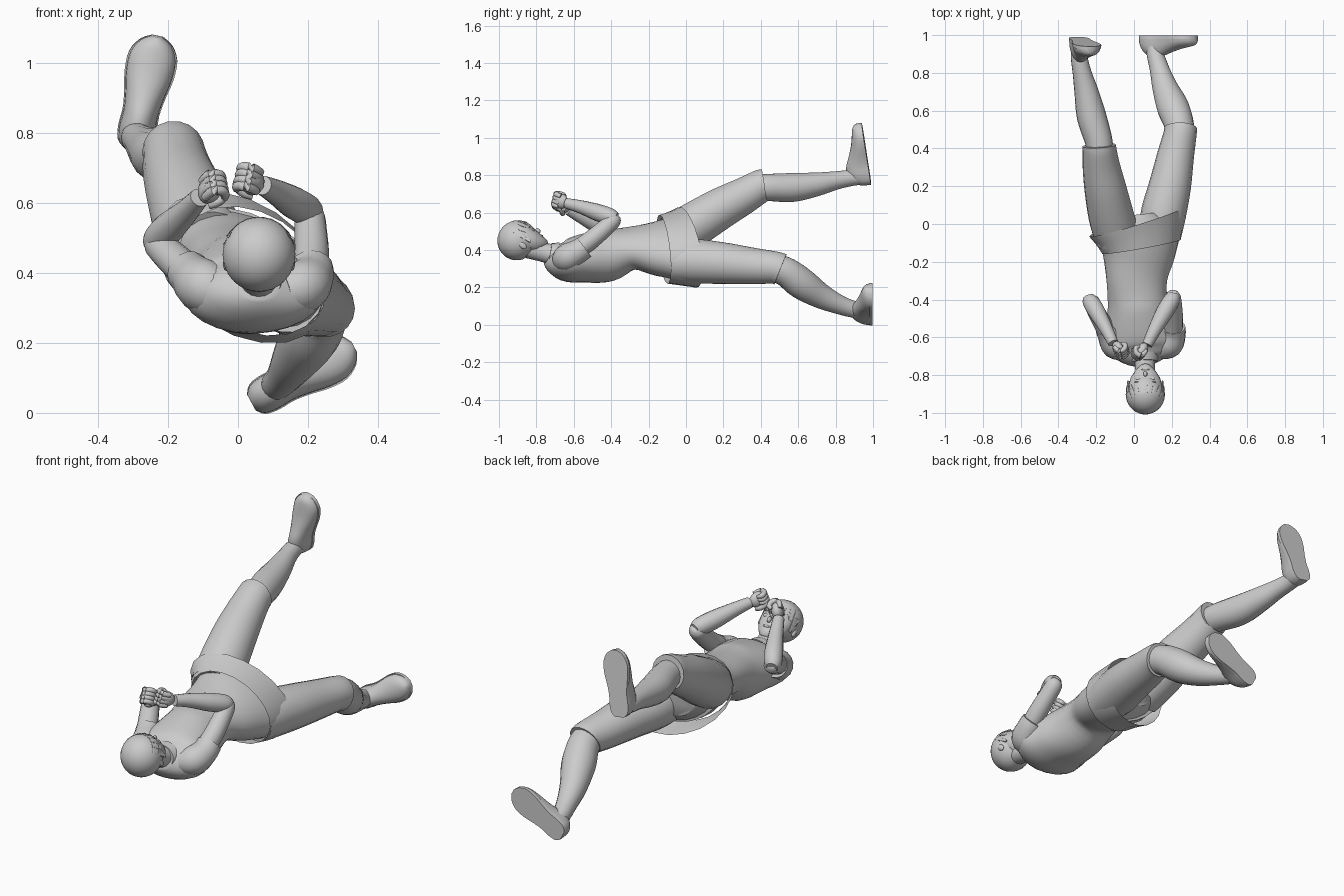
import bpy, bmesh, math
from mathutils import Vector, Matrix

V = Vector


def finish(name, bm, angle=50):
    bmesh.ops.recalc_face_normals(bm, faces=bm.faces)
    me = bpy.data.meshes.new(name)
    bm.to_mesh(me)
    bm.free()
    for p in me.polygons:
        p.use_smooth = True
    me.set_sharp_from_angle(angle=math.radians(angle))
    ob = bpy.data.objects.new(name, me)
    bpy.context.collection.objects.link(ob)
    return ob


def skin(name, rings, cap=True):
    bm = bmesh.new()
    rv = [[bm.verts.new(p) for p in r] for r in rings]
    n = len(rv[0])
    for a, b in zip(rv, rv[1:]):
        for i in range(n):
            bm.faces.new((a[i], a[(i + 1) % n], b[(i + 1) % n], b[i]))
    if cap:
        bm.faces.new(rv[0])
        bm.faces.new(rv[-1])
    return finish(name, bm)


def catmull(p, steps):
    q = [p[0]] + p + [p[-1]]
    out = []
    for i in range(1, len(q) - 2):
        for s in range(steps):
            t = s / steps
            out.append([0.5 * (2 * b + (c - a) * t + (2 * a - 5 * b + 4 * c - d) * t * t
                               + (3 * b - a - 3 * c + d) * t ** 3)
                        for a, b, c, d in zip(q[i - 1], q[i], q[i + 1], q[i + 2])])
    return out + [list(p[-1])]


def loft(name, secs, n=16, steps=4, cap=True):
    """Sections are x, y, z, half width, half depth, roll in degrees."""
    full = [list(s) + ([s[3], 0] if len(s) == 4 else [0] if len(s) == 5 else []) for s in secs]
    pts = catmull(full, steps)
    rings = []
    for i, p in enumerate(pts):
        t = (V(pts[min(i + 1, len(pts) - 1)][:3]) - V(pts[max(i - 1, 0)][:3])).normalized()
        r = math.radians(p[5])
        s = V((math.cos(r), 0, -math.sin(r)))
        s = (s - t * s.dot(t)).normalized()
        d = s.cross(t)
        rings.append([V(p[:3]) + s * p[3] * math.cos(2 * math.pi * k / n)
                      + d * p[4] * math.sin(2 * math.pi * k / n) for k in range(n)])
    return skin(name, rings, cap)


def ball(name, mat, loc, scale, seg=20, cut=None):
    bm = bmesh.new()
    bmesh.ops.create_uvsphere(bm, u_segments=seg, v_segments=seg * 2 // 3, radius=1)
    bmesh.ops.transform(bm, matrix=Matrix.Translation(loc) @ Matrix.Diagonal((*scale, 1)), verts=bm.verts)
    if cut:
        bmesh.ops.delete(bm, geom=[f for f in bm.faces if cut(f.calc_center_median())], context='FACES')
    bmesh.ops.transform(bm, matrix=mat, verts=bm.verts)
    return finish(name, bm)


# Torso, rolling from level shoulders to tilted hips
loft("torso", [(.055, -.74, .365, .055, .045, 0), (.05, -.705, .352, .14, .08, 0),
               (.045, -.64, .342, .2, .112, 0), (.035, -.55, .355, .185, .13, 2),
               (.02, -.42, .373, .16, .142, 6), (.015, -.29, .41, .165, .112, 14),
               (.025, -.15, .41, .205, .135, 24), (.03, -.03, .41, .24, .145, 30)], 24)
loft("pelvis", [(.03, -.06, .41, .24, .15, 30), (.025, .0, .41, .2, .12, 30),
                (.02, .05, .41, .1, .09, 30)], 20)
# Flared open shirt hem around the hips
loft("shirt_hem", [(.04, -.12, .405, .228, .165, 32), (.027, -.045, .41, .262, .174, 32),
                   (.012, .012, .415, .285, .185, 32)], 20, 2, False)
loft("neck", [(.055, -.68, .37, .062), (.058, -.75, .385, .052), (.06, -.84, .41, .055)])
loft("collar", [(.053, -.69, .37, .082, .072), (.055, -.73, .378, .068, .06)], 20, 1)

# Head in its own frame: local -y is the face, local z is the crown
H = Matrix(((-1, 0, 0, .06), (0, -.64, -.77, -.891), (0, -.77, .64, .45), (0, 0, 0, 1)))
ball("skull", H, (0, 0, .005), (.096, .104, .1), 24)
rings = []
for z, w, f, b in ((.03, .088, -.094, .04), (-.02, .089, -.1, .04), (-.06, .08, -.1, .03),
                   (-.095, .058, -.098, .01), (-.118, .034, -.095, -.02), (-.127, .015, -.085, -.045)):
    rings.append([H @ V((w * math.cos(a), (f + b) / 2 + (b - f) / 2 * math.sin(a), z))
                  for a in [2 * math.pi * k / 20 for k in range(20)]])
skin("face", rings)
ball("hair", H, (0, .005, .01), (.104, .108, .105), 28,
     lambda c: (c.y < -.03 and c.z < .035) or c.z < -.08)
# Flat fringe locks lying on the forehead
for i in range(9):
    a = (i - 4) * .3
    tip = .0 if i % 2 else .014
    if i in (0, 8):
        tip = -.05
    S = [H @ V((math.sin(a + o) * r, .003 - math.cos(a + o) * r * 1.03, z))
         for r, z, o in ((.086, .07, -.2), (.086, .07, .2), (.103, .035, .2), (.101, tip, .05),
                         (.101, tip, -.05), (.103, .035, -.2))]
    skin("hair_lock", [S, [p - (p - H @ V((0, 0, 0))) * .09 for p in S]])
ball("nose", H, (0, -.101, -.042), (.011, .016, .016), 12)
ball("lips", H, (0, -.096, -.077), (.022, .007, .006), 12)
for s in (-1, 1):
    ball("eye", H, (s * .036, -.09, -.02), (.017, .007, .01), 12)
    ball("brow", H, (s * .038, -.09, .004), (.021, .007, .004), 12)
    ball("ear", H, (s * .093, .008, -.028), (.01, .016, .026), 12)


def fist(side, wrist, d):
    w, d = V(wrist), V(d).normalized()
    n = V((-side, -.1, .25))
    n = (n - d * n.dot(d)).normalized()
    k = d.cross(n)
    P = lambda a, b, c: w + d * a + n * b + k * c
    F = Matrix([[d[i], n[i], k[i], w[i]] for i in range(3)] + [[0, 0, 0, 1]])
    ball("palm", F, (.036, .008, 0), (.046, .03, .04), 16)
    for i in range(4):
        c = (i - 1.5) * .019
        pts = [P(.03, -.01, c), P(.068, -.004, c), P(.074, .026, c), P(.05, .044, c), P(.032, .03, c)]
        loft("finger", [(*p, r) for p, r in zip(pts, (.012, .0145, .014, .013, .008))], 8, 3)
    t = side * .034
    pts = [P(.01, .014, t), P(.03, .034, t), P(.052, .046, t * .7), P(.062, .047, t * .3)]
    loft("thumb", [(*p, r) for p, r in zip(pts, (.014, .014, .012, .006))], 8, 3)


# Arms raised in a guard
loft("sleeve_a", [(.13, -.66, .345, .06), (.185, -.635, .36, .075), (.208, -.58, .39, .066),
                  (.21, -.545, .415, .062)])
loft("upper_arm_a", [(.2, -.62, .375, .05), (.21, -.52, .445, .05), (.208, -.43, .52, .046),
                     (.204, -.385, .565, .042), (.2, -.37, .585, .022)])
loft("forearm_a", [(.21, -.37, .57, .03), (.2, -.4, .577, .044), (.16, -.47, .6, .046),
                   (.11, -.56, .63, .036), (.07, -.64, .65, .028)])
fist(1, (.065, -.645, .65), (-.3, -.5, .2))
loft("sleeve_b", [(-.04, -.66, .345, .06), (-.095, -.64, .36, .078), (-.13, -.58, .39, .066),
                  (-.145, -.55, .405, .062)])
loft("upper_arm_b", [(-.12, -.62, .38, .05), (-.165, -.53, .422, .05), (-.208, -.45, .462, .046),
                     (-.228, -.405, .485, .042), (-.233, -.385, .493, .022)])
loft("forearm_b", [(-.24, -.385, .48, .03), (-.23, -.41, .492, .043), (-.2, -.46, .525, .046),
                   (-.15, -.55, .572, .036), (-.11, -.63, .615, .028)])
fist(-1, (-.105, -.64, .62), (.35, -.5, .4))

# Loose shorts ending at the knees
loft("shorts_leg_a", [(.14, -.06, .34, .11), (.155, .05, .34, .12), (.19, .2, .33, .112),
                      (.22, .36, .315, .098), (.243, .47, .307, .088), (.246, .505, .297, .088)], 18)
loft("shorts_leg_b", [(-.09, -.07, .47, .12), (-.12, .04, .535, .121), (-.15, .18, .62, .112),
                      (-.172, .3, .685, .1), (-.182, .39, .737, .09), (-.184, .415, .745, .09)], 18)

# Lower legs
loft("shin_a", [(.245, .47, .31, .075), (.235, .54, .28, .08), (.205, .62, .22, .085),
                (.165, .72, .155, .068), (.135, .82, .108, .052), (.112, .9, .082, .045),
                (.105, .95, .075, .04)], 18)
loft("shin_b", [(-.18, .37, .735, .068), (-.187, .44, .735, .073), (-.225, .57, .735, .078),
                (-.252, .7, .752, .064), (-.275, .8, .772, .05), (-.29, .88, .785, .044),
                (-.293, .94, .79, .04)], 18)


def shoe(heel, fwd, up):
    h, f = V(heel), V(fwd).normalized()
    u = V(up)
    u = (u - f * u.dot(f)).normalized()
    s = f.cross(u)
    prof = catmull([(0, .025, .05), (.02, .046, .08), (.06, .053, .11), (.11, .051, .11), (.16, .057, .09),
                    (.22, .068, .068), (.275, .067, .055), (.315, .045, .045), (.334, .015, .03)], 3)
    arcs = [math.pi * k / 10 for k in range(11)]
    skin("shoe", [[h + f * t + s * w * math.cos(a) + u * (.008 + ht * math.sin(a) ** .8 if 0 < a < 3.14 else .008)
                   for a in arcs] for t, w, ht in prof])
    skin("shoe_sole", [[h + f * t + s * w * 1.05 * i + u * j
                        for i, j in ((1, 0), (1, .018), (-1, .018), (-1, 0))] for t, w, ht in prof])


# Feet with soles facing away from the body
shoe((.038, .998, .03), (.88, 0, .475), (0, -1, 0))
shoe((-.3, .99, .755), (.07, -.05, .32), (0, -1, 0))
